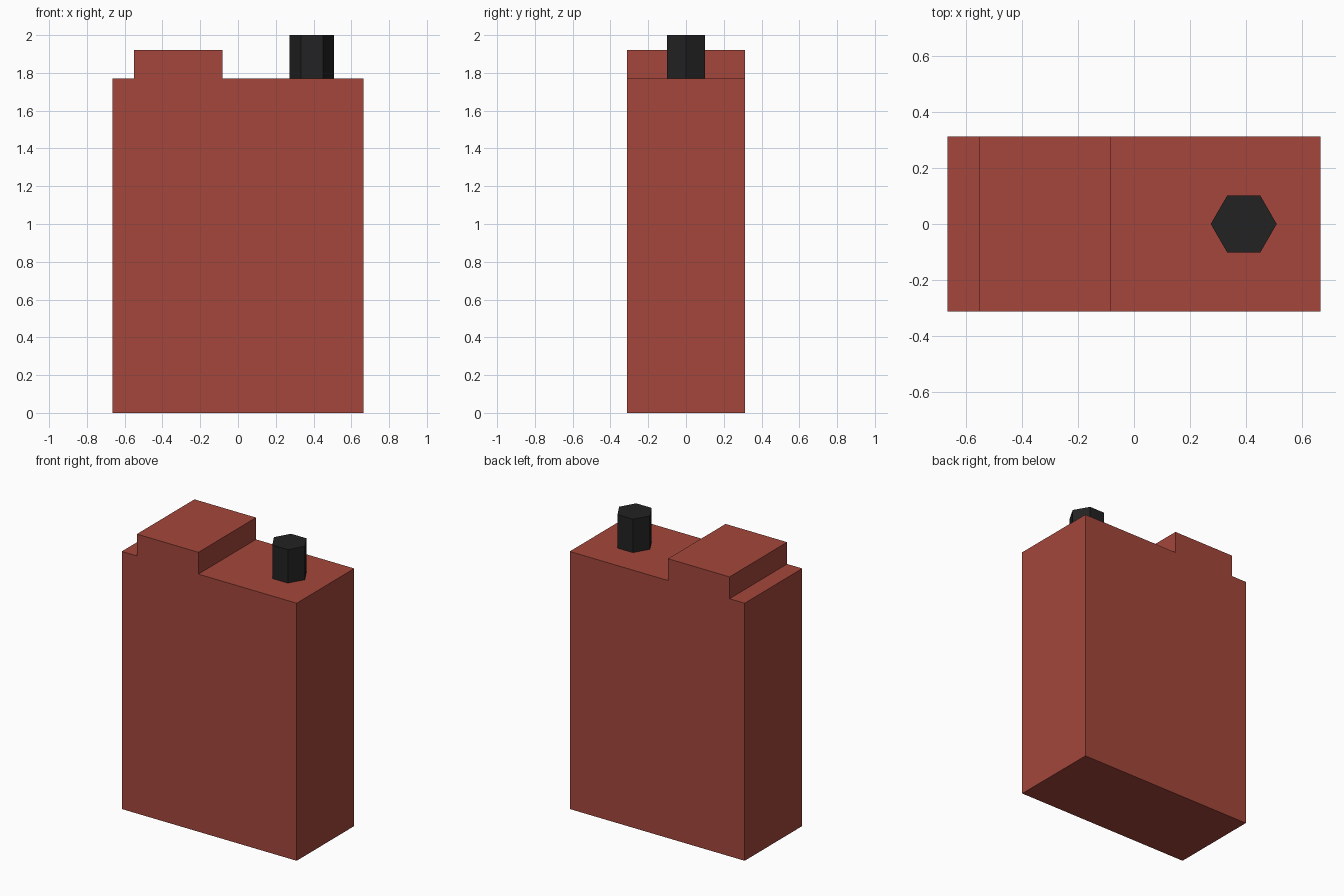
import bpy, bmesh, math
from mathutils import Vector

if "Cube" in bpy.data.objects:
    bpy.data.objects.remove(bpy.data.objects["Cube"])


def material(name, rgb):
    m = bpy.data.materials.new(name)
    m.diffuse_color = (*rgb, 1.0)
    m.use_nodes = True
    m.node_tree.nodes["Principled BSDF"].inputs["Base Color"].default_value = m.diffuse_color
    return m


def prism(name, points, offset, mat):
    """Extrude a closed flat outline along offset."""
    bm = bmesh.new()
    face = bm.faces.new([bm.verts.new(p) for p in points])
    out = bmesh.ops.extrude_face_region(bm, geom=[face], use_keep_orig=True)
    moved = [g for g in out["geom"] if isinstance(g, bmesh.types.BMVert)]
    bmesh.ops.translate(bm, verts=moved, vec=Vector(offset))
    bmesh.ops.recalc_face_normals(bm, faces=bm.faces)
    me = bpy.data.meshes.new(name)
    bm.to_mesh(me)
    bm.free()
    me.materials.append(mat)
    obj = bpy.data.objects.new(name, me)
    bpy.context.collection.objects.link(obj)
    return obj


red = material("brick red", (0.366, 0.061, 0.044))
black = material("soft black", (0.016, 0.016, 0.016))

W, D, H = 0.665, 0.3125, 1.77   # half width, half depth, shoulder height

# Body with raised block on its top, one stepped outline
outline = [(-W, 0), (W, 0), (W, H), (-0.082, H), (-0.082, 1.92),
           (-0.55, 1.92), (-0.55, H), (-W, H)]
prism("canister_body", [(x, -D, z) for x, z in outline], (0, 2 * D, 0), red)

# Hexagonal cap
R = 0.1175
hexagon = [(0.391 + R * math.cos(i * math.pi / 3), R * math.sin(i * math.pi / 3), H)
           for i in range(6)]
prism("cap", hexagon, (0, 0, 2.0 - H), black)
